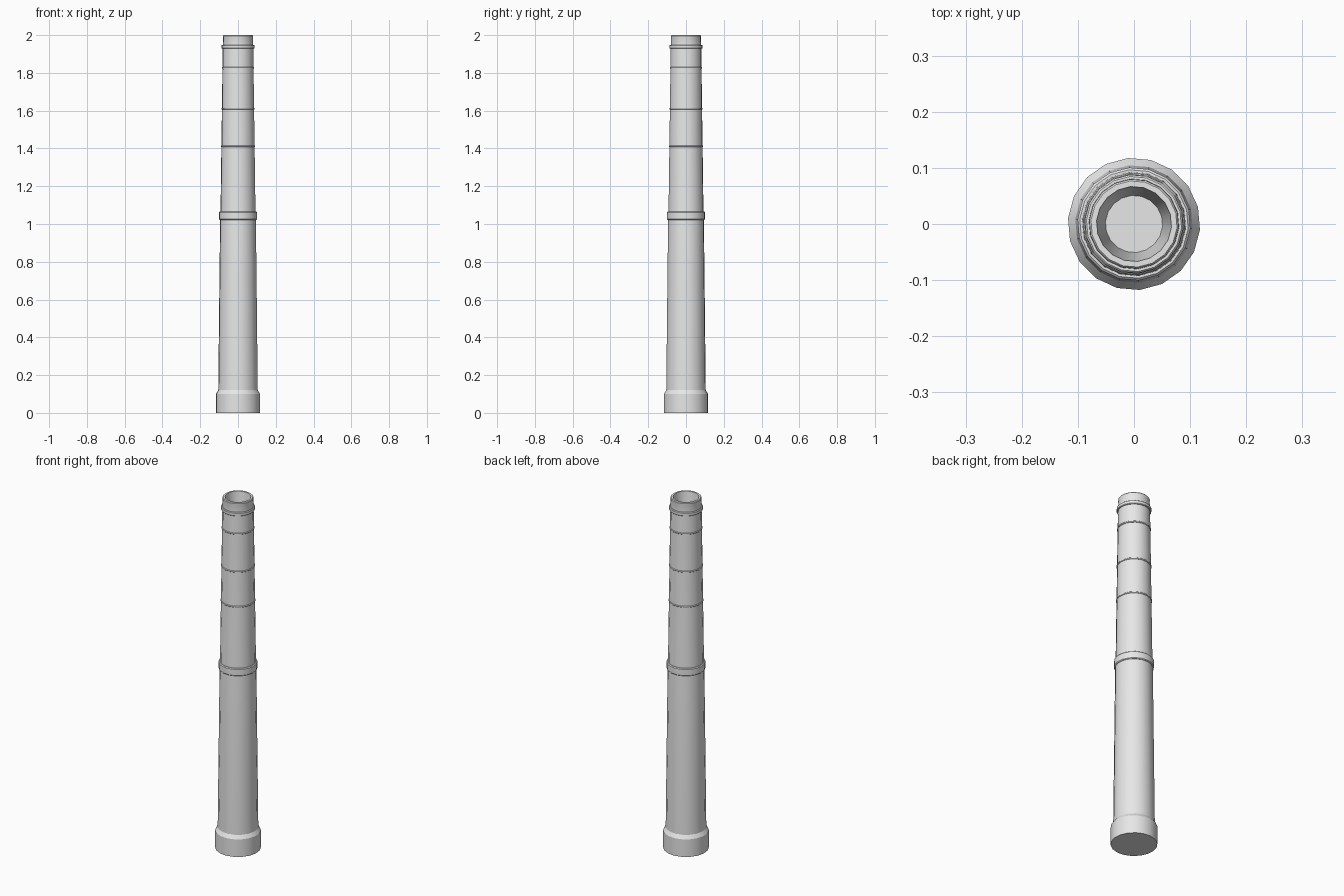
import bpy, bmesh, math

SIDES = 18
TURN = math.radians(-5)

cube = bpy.data.objects.get("Cube")
if cube:
    bpy.data.objects.remove(cube, do_unlink=True)

grey = bpy.data.materials.new("pale grey")
grey.use_nodes = True
grey.diffuse_color = (0.8, 0.8, 0.8, 1)
grey.node_tree.nodes["Principled BSDF"].inputs["Base Color"].default_value = (0.8, 0.8, 0.8, 1)


def lathe(name, profile, loop=False):
    """Turn (radius, height) points round z; cap the ends, or join them for a ring."""
    bm = bmesh.new()
    rows = []
    for r, z in profile:
        angles = [TURN + math.tau * i / SIDES for i in range(SIDES)]
        rows.append([bm.verts.new((r * math.cos(a), r * math.sin(a), z)) for a in angles])
    pairs = list(zip(rows, rows[1:]))
    if loop:
        pairs.append((rows[-1], rows[0]))
    else:
        bm.faces.new(rows[0])
        bm.faces.new(rows[-1])
    for low, high in pairs:
        for i in range(SIDES):
            j = (i + 1) % SIDES
            bm.faces.new((low[i], low[j], high[j], high[i]))
    bmesh.ops.recalc_face_normals(bm, faces=bm.faces)
    mesh = bpy.data.meshes.new(name)
    bm.to_mesh(mesh)
    bm.free()
    mesh.materials.append(grey)
    obj = bpy.data.objects.new(name, mesh)
    bpy.context.collection.objects.link(obj)
    bpy.ops.object.select_all(action="DESELECT")
    obj.select_set(True)
    bpy.context.view_layer.objects.active = obj
    bpy.ops.object.shade_smooth_by_angle(angle=math.radians(30))
    return obj


def ring(name, z, height, inner, outer, bevel):
    """Raised band with chamfered edges."""
    top = z + height
    return lathe(name, [(inner, z), (outer - bevel, z), (outer, z + bevel),
                        (outer, top - bevel), (outer - bevel, top), (inner, top)], loop=True)


# Wide foot, tapering stack and hollow mouth
lathe("chimney_stack", [
    (0.118, 0), (0.118, 0.1), (0.105, 0.12), (0.095, 1.03),
    (0.093, 1.06), (0.081, 1.94), (0.079, 1.985), (0.08, 1.99),
    (0.08, 1.996), (0.077, 2.0), (0.067, 2.0), (0.051, 1.85)])

# Heavy band at mid height and collar near the mouth
ring("middle_band", 1.022, 0.043, 0.09, 0.101, 0.004)
ring("top_collar", 1.928, 0.02, 0.077, 0.088, 0.003)

# Thin hoops
for i, (z, r) in enumerate([(1.408, 0.0915), (1.607, 0.089), (1.822, 0.086)]):
    ring(f"thin_hoop_{i + 1}", z, 0.008, r - 0.008, r, 0.002)
